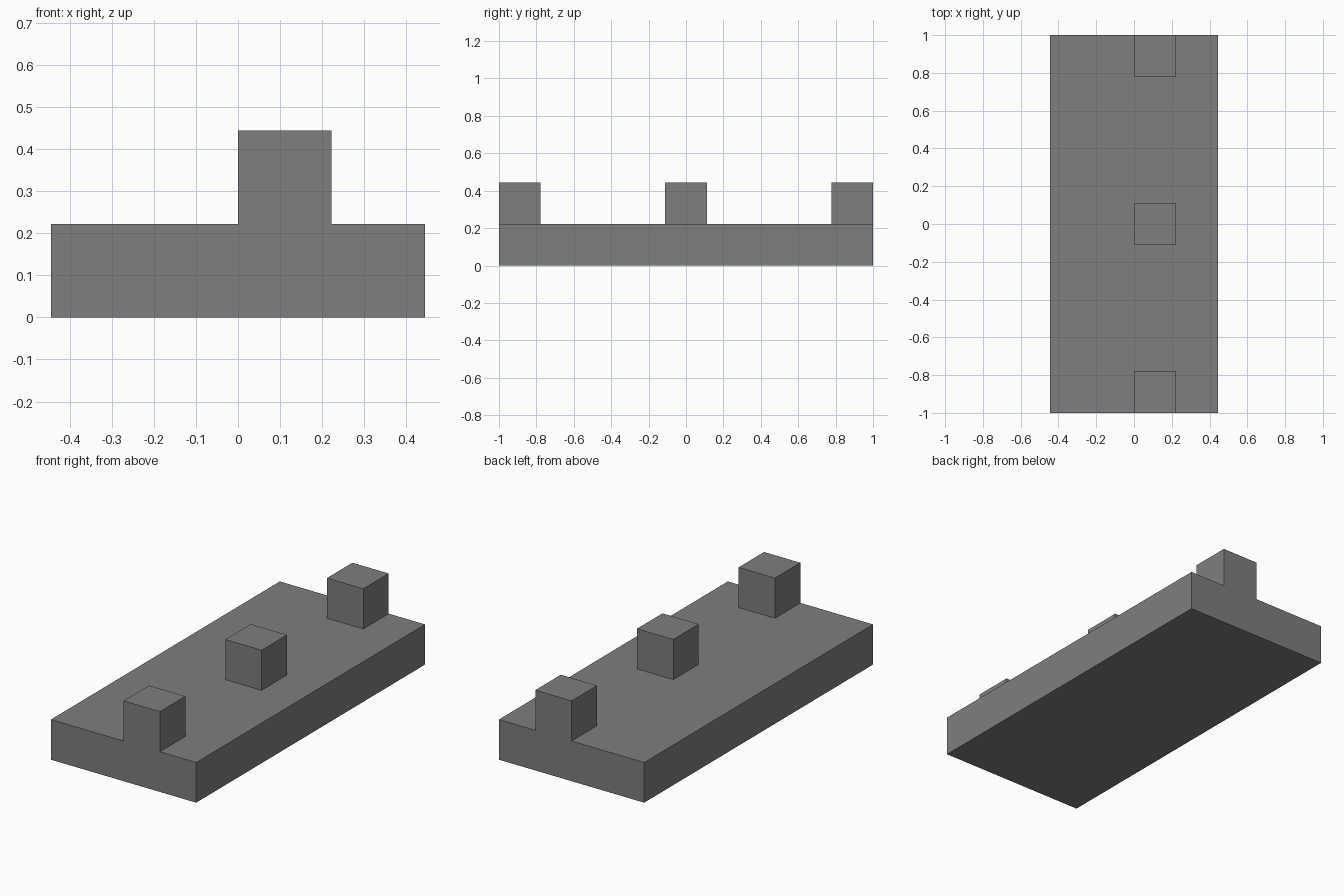
import bpy
import bmesh
from math import radians
from mathutils import Matrix, Vector

default = bpy.data.objects.get("Cube")
if default:
    bpy.data.objects.remove(default, do_unlink=True)

UNIT = 2 / 9  # stud side and slab thickness

# Material
grey = bpy.data.materials.new("mid_grey")
grey.use_nodes = True
colour = (0.21, 0.21, 0.21, 1)
grey.diffuse_color = colour
grey.node_tree.nodes["Principled BSDF"].inputs["Base Color"].default_value = colour

# Slab
bm = bmesh.new()
bmesh.ops.create_cube(bm, size=1, matrix=Matrix.Translation((0, 0, UNIT / 2))
                      @ Matrix.Diagonal((4 * UNIT, 2, UNIT, 1)))


def cut(axis, position):
    normal = Vector((0, 0, 0))
    normal[axis] = 1
    bmesh.ops.bisect_plane(bm, geom=bm.verts[:] + bm.edges[:] + bm.faces[:],
                           plane_co=normal * position, plane_no=normal)


# Outline the stud footprints on the slab
for x in (0, UNIT):
    cut(0, x)
for y in (-3.5, -0.5, 0.5, 3.5):
    cut(1, y * UNIT)

# Raise the front, middle and back studs
stud_centres = [Vector((UNIT / 2, y * UNIT, UNIT)) for y in (-4, 0, 4)]
footprints = [f for f in bm.faces if any(
    (f.calc_center_median() - c).length < 0.01 for c in stud_centres)]
raised = bmesh.ops.extrude_face_region(bm, geom=footprints)["geom"]
bmesh.ops.translate(bm, vec=(0, 0, UNIT),
                    verts=[g for g in raised if isinstance(g, bmesh.types.BMVert)])
bmesh.ops.delete(bm, geom=[f for f in footprints if f.is_valid], context="FACES_ONLY")

# Merge coplanar faces
bmesh.ops.dissolve_limit(bm, angle_limit=radians(1), verts=bm.verts[:], edges=bm.edges[:])
bmesh.ops.recalc_face_normals(bm, faces=bm.faces[:])

mesh = bpy.data.meshes.new("studded_slab")
bm.to_mesh(mesh)
bm.free()
mesh.materials.append(grey)
bpy.context.collection.objects.link(bpy.data.objects.new("studded_slab", mesh))
